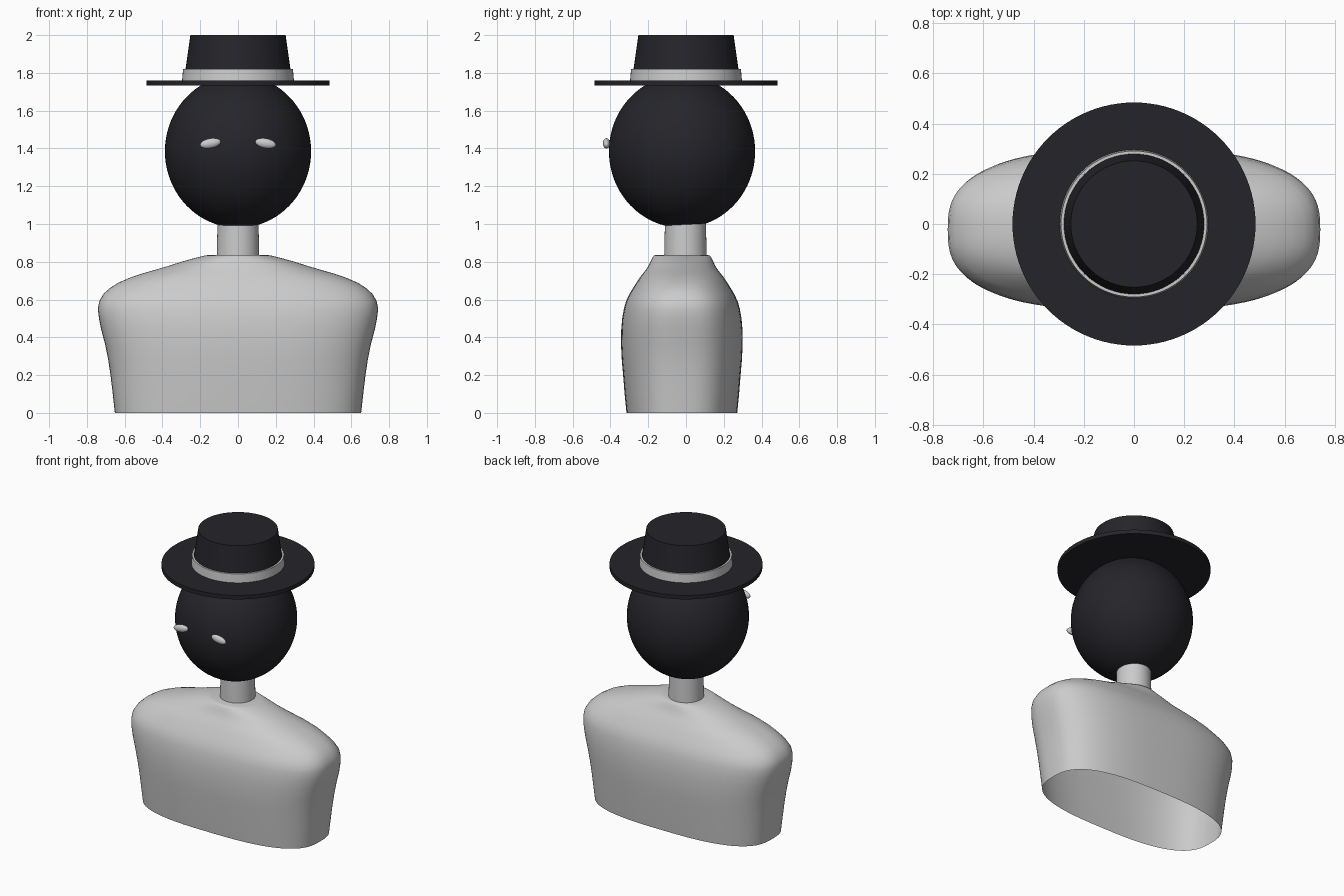
import bpy, bmesh, math
from mathutils import Matrix

if "Cube" in bpy.data.objects:
    bpy.data.objects.remove(bpy.data.objects["Cube"])

dark = bpy.data.materials.new("dark")
dark.diffuse_color = (0.018, 0.018, 0.023, 1)
dark.use_nodes = True
dark.node_tree.nodes["Principled BSDF"].inputs["Base Color"].default_value = dark.diffuse_color


def finish(name, bm, mat=None, angle=40):
    bmesh.ops.recalc_face_normals(bm, faces=bm.faces)
    me = bpy.data.meshes.new(name)
    bm.to_mesh(me)
    bm.free()
    ob = bpy.data.objects.new(name, me)
    bpy.context.collection.objects.link(ob)
    if mat:
        me.materials.append(mat)
    bpy.ops.object.select_all(action='DESELECT')
    ob.select_set(True)
    bpy.context.view_layer.objects.active = ob
    bpy.ops.object.shade_smooth_by_angle(angle=math.radians(angle))
    return ob


def loft(name, rings, mat=None, segs=64, cap_bottom=True, cap_top=True, closed=False):
    """Stack of superellipse rings: (z, half width, half depth, centre y, power)."""
    bm = bmesh.new()
    rows = []
    for z, a, b, cy, n in rings:
        row = []
        for i in range(segs):
            t = 2 * math.pi * i / segs
            c, s = math.cos(t), math.sin(t)
            x = a * math.copysign(abs(c) ** (2 / n), c)
            y = b * math.copysign(abs(s) ** (2 / n), s)
            row.append(bm.verts.new((x, y + cy, z)))
        rows.append(row)
    pairs = list(zip(rows, rows[1:]))
    if closed:
        pairs.append((rows[-1], rows[0]))
    for lo, hi in pairs:
        for i in range(segs):
            j = (i + 1) % segs
            bm.faces.new((lo[i], lo[j], hi[j], hi[i]))
    if cap_bottom and not closed:
        bm.faces.new(rows[0][::-1])
    if cap_top and not closed:
        bm.faces.new(rows[-1])
    return finish(name, bm, mat)


def circles(profile, cy=0):
    return [(z, r, r, cy, 2) for z, r in profile]


def ellipsoid(name, centre, radii, tilt=0, mat=None, u=48, v=32):
    bm = bmesh.new()
    m = (Matrix.Translation(centre) @ Matrix.Rotation(tilt, 4, 'Y')
         @ Matrix.Diagonal((*radii, 1)))
    bmesh.ops.create_uvsphere(bm, u_segments=u, v_segments=v, radius=1, matrix=m)
    return finish(name, bm, mat, 60)


# torso: hollow bust, open underneath
torso = [(0, .652, .293, 2.8), (.1, .663, .303, 2.8), (.2, .675, .311, 2.8),
         (.28, .687, .318, 2.8), (.36, .703, .322, 2.8), (.44, .724, .321, 2.8),
         (.50, .736, .316, 2.8), (.55, .742, .307, 2.8), (.59, .735, .296, 2.8),
         (.63, .712, .277, 2.7), (.66, .680, .259, 2.6), (.69, .632, .240, 2.6),
         (.72, .562, .220, 2.5), (.74, .500, .204, 2.4), (.76, .430, .189, 2.3),
         (.78, .362, .176, 2.2), (.80, .300, .167, 2.1), (.82, .228, .157, 2),
         (.832, .180, .149, 2), (.836, .155, .138, 2)]
loft("torso", [(z, a, b, -.022, n) for z, a, b, n in torso], segs=96, cap_bottom=False)

# neck and head
loft("neck", circles([(.80, .113), (1.03, .108)], -.003))
ellipsoid("head", (0, -.021, 1.385), (.387, .387, .405), mat=dark, u=64, v=40)

# eyes, inner ends raised
for side, label in ((-1, "right"), (1, "left")):
    ellipsoid(label + "_eye", (side * .146, -.421, 1.427), (.056, .019, .026),
              tilt=side * math.radians(10), u=24, v=16)

# hat
loft("hat_brim", circles([(1.733, .484), (1.761, .484)]), dark, segs=96)
loft("hat_crown", circles([(1.75, .288), (2, .252)]), dark)
loft("hat_band", circles([(1.76, .296), (1.82, .291), (1.82, .279), (1.76, .284)]), closed=True)
